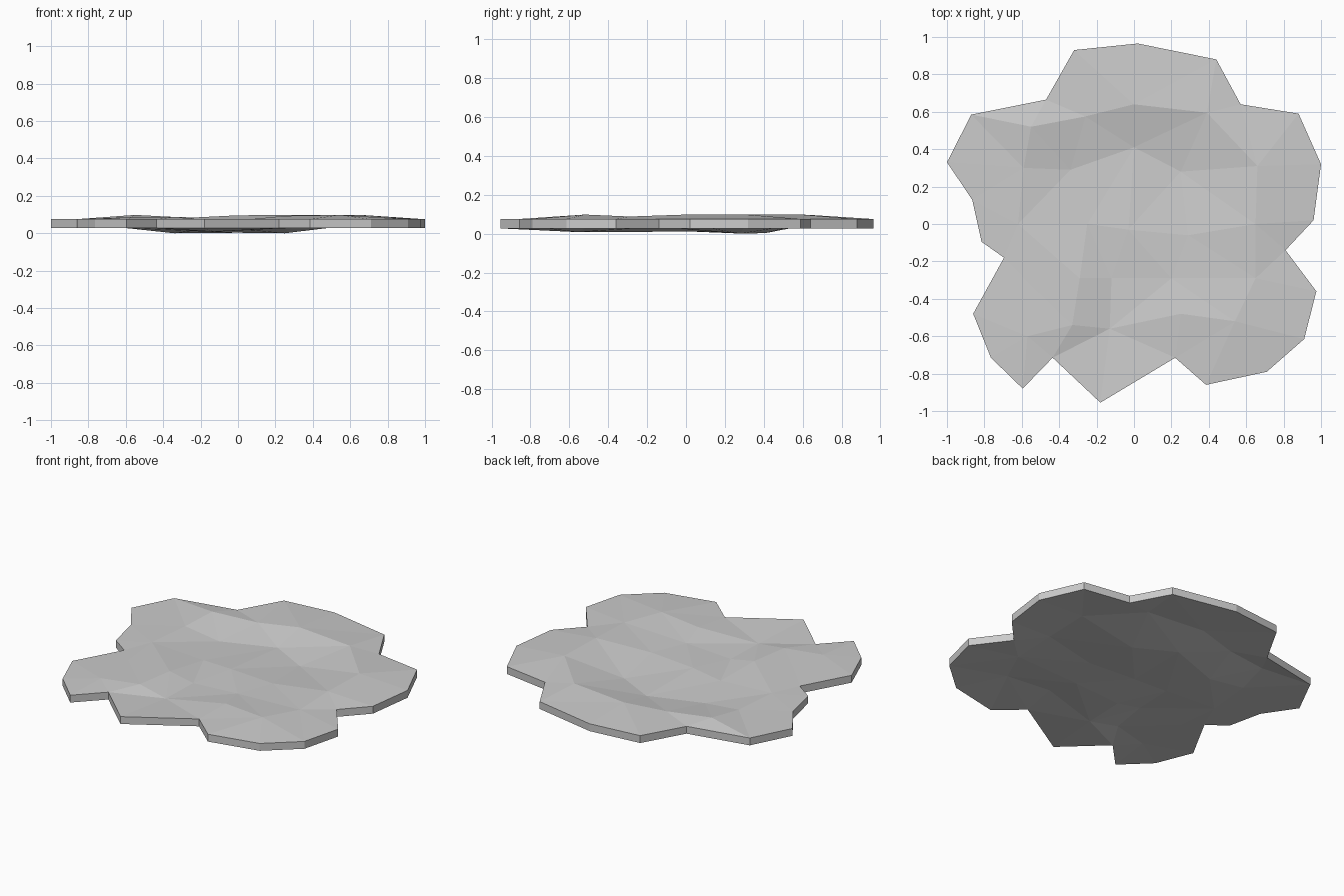
import bpy, bmesh
from mathutils import Vector
from mathutils.geometry import delaunay_2d_cdt

if "Cube" in bpy.data.objects:
    bpy.data.objects.remove(bpy.data.objects["Cube"])

# Ragged slab outline, counter-clockwise
RIM = [(1, .32), (.88, .59), (.57, .64), (.44, .88), (.02, .965), (-.32, .93),
       (-.47, .665), (-.87, .585), (-1, .33), (-.865, .13), (-.815, -.095),
       (-.695, -.18), (-.86, -.48), (-.765, -.715), (-.595, -.88), (-.435, -.715),
       (-.18, -.955), (.22, -.715), (.385, -.86), (.71, -.79), (.91, -.615),
       (.975, -.36), (.81, -.14), (.96, .02)]
RIM_TOP, THICKNESS = .077, .048

# Uneven surface points: x, y, top height
BUMPS = [(-.55, .52, .1), (-.26, .575, .085), (0, .64, .098), (.39, .595, .1),
         (-.59, .3, .078), (-.34, .29, .05), (0, .41, .053), (.25, .28, .05),
         (.66, .31, .1), (-.62, 0, .08), (-.25, 0, .062), (-.03, -.03, .075),
         (.29, -.06, .078), (.65, 0, .1), (-.59, -.29, .082), (-.29, -.29, .09),
         (-.12, -.29, .058), (.2, -.29, .075), (.65, -.29, .09), (-.57, -.6, .088),
         (-.33, -.54, .09), (-.13, -.56, .058), (.25, -.48, .095), (.54, -.52, .1)]
# Crease lines running across and along the slab
CREASES = [(0, 1, 2, 3, 8), (4, 5, 6, 7, 8), (9, 10, 11, 12, 13), (14, 15, 16, 17, 18),
           (19, 20, 21, 22, 23), (0, 4, 9, 14, 19), (1, 5, 10, 15, 20),
           (2, 6, 11, 16, 21), (3, 7, 12, 17, 22), (8, 13, 18, 23)]

n = len(RIM)
pts = [Vector(p) for p in RIM] + [Vector(b[:2]) for b in BUMPS]
rim_edges = [(i, (i + 1) % n) for i in range(n)]
creases = [(a + n, b + n) for c in CREASES for a, b in zip(c, c[1:])]
_, _, faces, orig, _, _ = delaunay_2d_cdt(pts, rim_edges + creases, [list(range(n))], 1, 1e-5)
tris = [[orig[i][0] for i in f] for f in faces]

# Top skin, parallel underside and the vertical edge band
bm = bmesh.new()
surface = [(x, y, RIM_TOP) for x, y in RIM] + BUMPS
top = [bm.verts.new(p) for p in surface]
low = [bm.verts.new((x, y, z - THICKNESS)) for x, y, z in surface]
for t in tris:
    bm.faces.new([top[i] for i in t])
    bm.faces.new([low[i] for i in reversed(t)])
for a, b in rim_edges:
    bm.faces.new((low[a], low[b], top[b], top[a]))
bmesh.ops.translate(bm, verts=bm.verts, vec=(0, 0, -min(v.co.z for v in bm.verts)))
bmesh.ops.recalc_face_normals(bm, faces=bm.faces)

mesh = bpy.data.meshes.new("stone_slab")
bm.to_mesh(mesh)
bm.free()
slab = bpy.data.objects.new("stone_slab", mesh)
bpy.context.collection.objects.link(slab)
